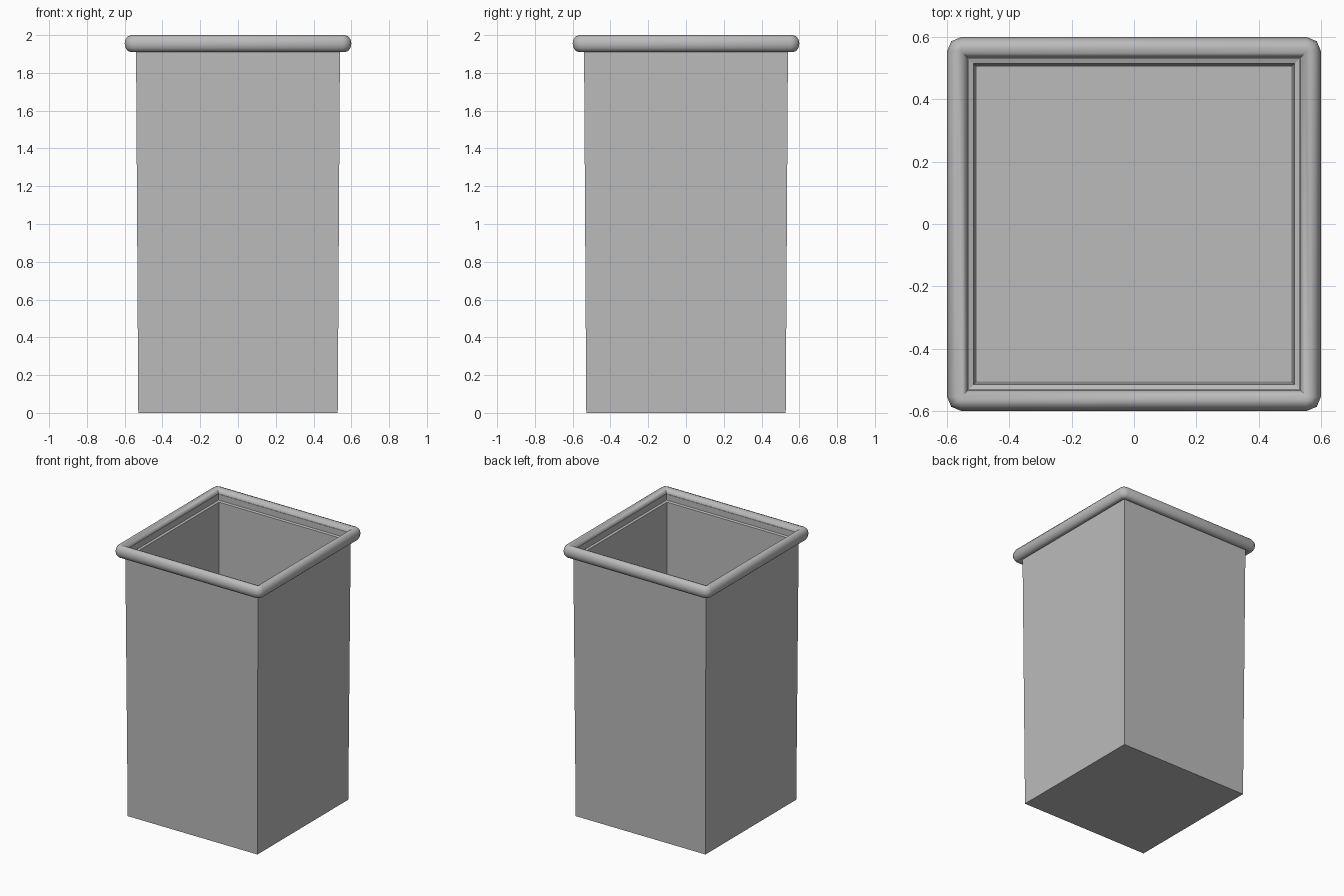
import bpy, bmesh, math

cube = bpy.data.objects.get("Cube")
if cube:
    bpy.data.objects.remove(cube, do_unlink=True)

# Single grey finish
grey = bpy.data.materials.new("grey plastic")
grey.use_nodes = True
colour = (0.5, 0.5, 0.5, 1)
grey.diffuse_color = colour
grey.node_tree.nodes["Principled BSDF"].inputs["Base Color"].default_value = colour

CORNER = 0.555   # centre of the corner rounding
STEPS = 2        # segments in each rounded corner


def square_ring(bm, half, z):
    """Square loop whose corners round off beyond the corner centre."""
    centre = min(half, CORNER)
    radius = half - centre
    ring = []
    for quarter in range(4):
        turn = quarter * math.pi / 2
        cx = centre * math.sqrt(2) * math.cos(turn + math.pi / 4)
        cy = centre * math.sqrt(2) * math.sin(turn + math.pi / 4)
        for step in range(STEPS + 1):
            a = turn + step * math.pi / 2 / STEPS
            ring.append(bm.verts.new((cx + radius * math.cos(a),
                                      cy + radius * math.sin(a), z)))
    return ring


def sweep(name, profile, closed):
    """Join square rings along a (half width, height) profile."""
    bm = bmesh.new()
    rings = [square_ring(bm, half, z) for half, z in profile]
    pairs = list(zip(rings, rings[1:]))
    if closed:
        pairs.append((rings[-1], rings[0]))
    else:
        bm.faces.new(rings[0])
        bm.faces.new(rings[-1])
    for low, high in pairs:
        for i in range(len(low)):
            j = (i + 1) % len(low)
            bm.faces.new((low[i], low[j], high[j], high[i]))
    bmesh.ops.remove_doubles(bm, verts=bm.verts, dist=0.0001)
    bmesh.ops.recalc_face_normals(bm, faces=bm.faces)
    mesh = bpy.data.meshes.new(name)
    bm.to_mesh(mesh)
    bm.free()
    mesh.materials.append(grey)
    obj = bpy.data.objects.new(name, mesh)
    bpy.context.collection.objects.link(obj)
    return obj


# Tapered hollow body with a small ledge inside the mouth
sweep("bin_body", [(0.528, 0), (0.54, 1.965), (0.531, 1.965),
                   (0.531, 1.92), (0.516, 1.915), (0.505, 0.02)], False)

# Rolled rim around the mouth
SIDES = 12
section = [(0.566 + 0.034 * math.cos(a), 1.955 + 0.045 * math.sin(a))
           for a in (2 * math.pi * i / SIDES for i in range(SIDES))]
rim = sweep("rolled_rim", section, True)
bpy.ops.object.select_all(action="DESELECT")
rim.select_set(True)
bpy.context.view_layer.objects.active = rim
bpy.ops.object.shade_smooth_by_angle(angle=math.radians(60))
